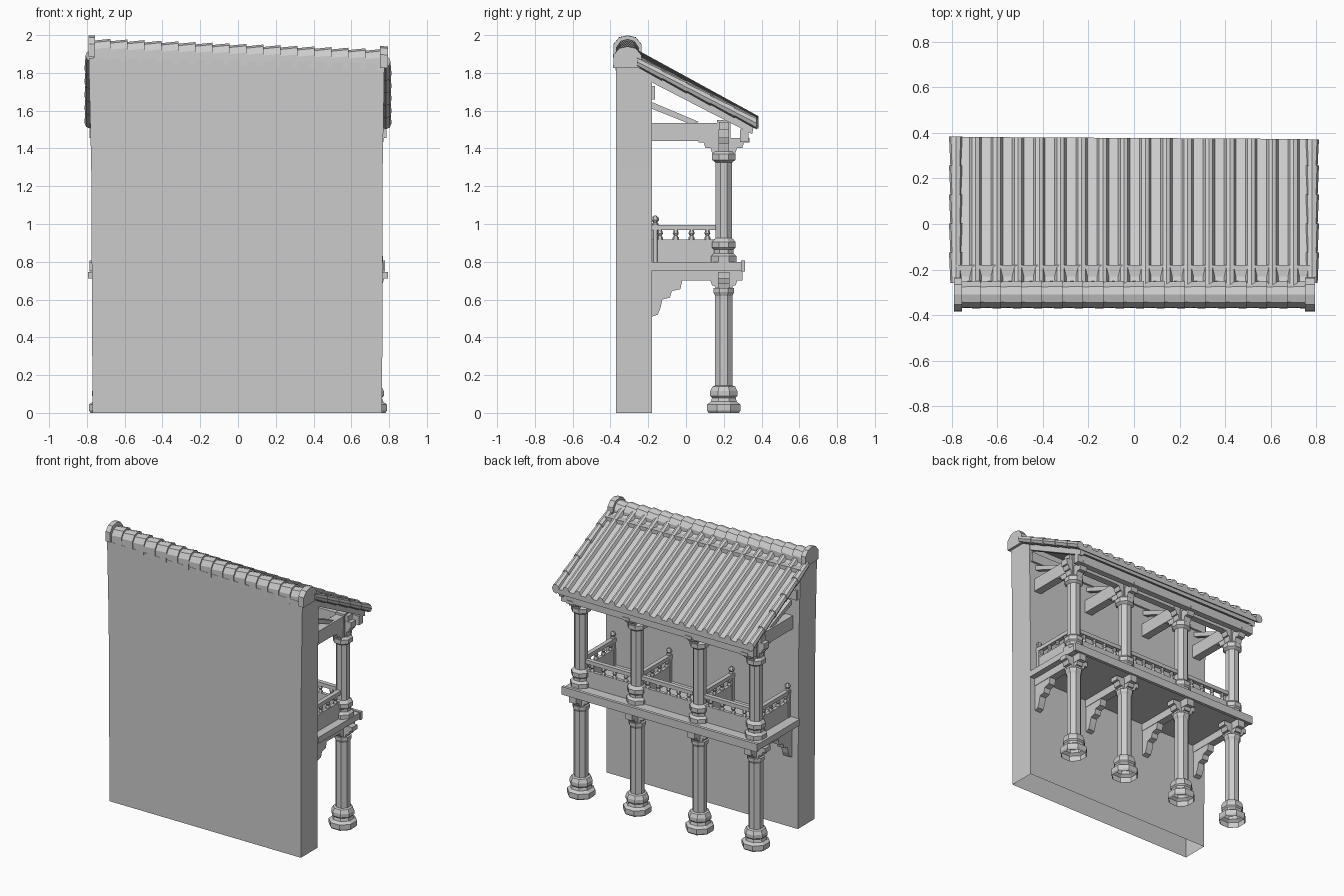
import bpy, bmesh, math

cube = bpy.data.objects.get("Cube")
if cube:
    bpy.data.objects.remove(cube, do_unlink=True)

stone = bpy.data.materials.new("plain_grey")
stone.use_nodes = True
grey = (0.6, 0.6, 0.6, 1)
stone.diffuse_color = grey
stone.node_tree.nodes["Principled BSDF"].inputs["Base Color"].default_value = grey


def loft(name, rings, start=True, end=True):
    """Skin closed rings of points, with optional end caps."""
    bm = bmesh.new()
    loops = [[bm.verts.new(p) for p in ring] for ring in rings]
    n = len(loops[0])
    for a, b in zip(loops, loops[1:]):
        for i in range(n):
            j = (i + 1) % n
            bm.faces.new((a[i], a[j], b[j], b[i]))
    if start:
        bm.faces.new(loops[0][::-1])
    if end:
        bm.faces.new(loops[-1])
    bmesh.ops.recalc_face_normals(bm, faces=bm.faces)
    mesh = bpy.data.meshes.new(name)
    bm.to_mesh(mesh)
    bm.free()
    mesh.materials.append(stone)
    obj = bpy.data.objects.new(name, mesh)
    bpy.context.collection.objects.link(obj)
    return obj


def box(name, x0, x1, y0, y1, z0, z1):
    rect = [(x0, y0), (x1, y0), (x1, y1), (x0, y1)]
    return loft(name, [[(x, y, z) for x, y in rect] for z in (z0, z1)])


def lathe(name, x, y, profile, sides=8, bottom=True):
    rings = []
    for r, z in profile:
        r /= math.cos(math.pi / sides)
        turn = [math.tau * (i + 0.5) / sides for i in range(sides)]
        rings.append([(x + r * math.cos(a), y + r * math.sin(a), z) for a in turn])
    return loft(name, rings, start=bottom)


def plate_yz(name, x, width, pts):
    return loft(name, [[(x + s * width / 2, y, z) for y, z in pts] for s in (-1, 1)])


def plate_xz(name, y, width, pts):
    return loft(name, [[(x, y + s * width / 2, z) for x, z in pts] for s in (-1, 1)])


# Big wall, flaring a little near the top, open underneath
wall = []
for z0, z1, xa, xb in ((0, 0, -.77, .763), (1.3, 1.3, -.777, .766), (1.88, 1.85, -.79, .775)):
    wall.append([(xa, -.37, z0), (xb, -.37, z1), (xb, -.18, z1), (xa, -.18, z0)])
loft("wall", wall, start=False)
box("wall_purlin", -.77, .76, -.2, -.165, 1.66, 1.73)
box("wall_cornice", -.77, .76, -.25, -.18, 1.72, 1.79)

# Ridge made of overlapping round-topped tiles with taller end caps
half = [(.062, -.115), (.06, -.045), (.036, -.01)]
RIDGE = [(-u, v) for u, v in half] + [(0, 0)] + half[::-1]


def ridge_ring(x, scale=1, lift=0, drop=1):
    top = 1.955 - .037 * x + lift
    return [(x, -.31 + u * scale, top + v * drop - (1 - scale) * .18) for u, v in RIDGE]


count, first, last = 17, -.765, .765
pitch = (last - first) / count
for i in range(count):
    a = first + i * pitch
    loft("ridge_tile", [ridge_ring(a, .93), ridge_ring(a + pitch, 1.0)])
for a, b in ((-.792, -.757), (.752, .795)):
    loft("ridge_end_cap", [ridge_ring(x, 1.22, -.025, 1.0) for x in (a, b)])


# Sloping roof, slightly higher at one end
def roof_z(x, y):
    t = (y + .25) / .63
    return (1.875 - .02 * x) * (1 - t) + (1.54 - .006 * x) * t


def eave(x):
    return .378 - .006 * x


rolls = 16
roll_pitch = .0932
profile = [(-.765, 0)]
for i in range(rolls):
    c = (i - (rolls - 1) / 2) * roll_pitch + .003
    profile += [(c - .026, 0), (c - .016, .022), (c, .029), (c + .016, .022), (c + .026, 0)]
profile += [(.765, 0)]
rings = []
for y in (-.27, None):
    ring = []
    for x, h in profile:
        yy = eave(x) if y is None else y
        ring.append((x, yy, roof_z(x, yy) + h))
    for x in (.765, -.765):
        yy = eave(x) if y is None else y
        ring.append((x, yy, roof_z(x, yy) - .035))
    rings.append(ring)
loft("tiled_roof", rings)

# Lapped tiles along both sloping edges, and the boards below them
for side in (-1, 1):
    steps = 5
    for i in range(steps):
        y0 = -.26 + i * .128
        rake = []
        for y, r in ((y0, .024), (min(y0 + .134, eave(side)), .03)):
            c = side * .783
            z = roof_z(c, y) - .005
            rake.append([(c + r * math.cos(k * math.tau / 8),
                          y, z + 1.1 * r * math.sin(k * math.tau / 8)) for k in range(8)])
        loft("edge_tile", rake)
    plate_yz("edge_board", side * .755, .03,
             [(y, roof_z(side * .755, y) + d) for y, d in ((-.25, -.02), (.36, -.02), (.35, -.075), (-.25, -.075))])
plate_yz("roof_lining", 0, 1.5,
         [(y, roof_z(0, y) + d) for y, d in ((-.22, -.03), (.36, -.03), (.35, -.06), (-.2, -.06))])
box("eave_beam", -.77, .77, .285, .33, 1.435, 1.5)
box("column_beam", -.76, .76, .175, .225, 1.46, 1.54)

# Balcony floor
box("balcony_floor", -.785, .77, -.18, .305, .755, .8)
box("floor_lip", -.787, .778, .29, .312, .748, .806)

COLUMNS = (-.7, -.25, .25, .7)
PY = .2
LOWER = [(.08, 0), (.088, .012), (.088, .045), (.068, .06), (.063, .08), (.072, .09),
         (.072, .115), (.06, .14), (.046, .145), (.046, .62), (.055, .64), (.055, .66)]
UPPER = [(.068, .8), (.068, .83), (.052, .845), (.052, .865), (.062, .875), (.062, .905),
         (.05, .92), (.043, .925), (.043, 1.325), (.062, 1.34), (.062, 1.37), (.05, 1.385)]


def stepped(centre, low, high, inner, outer):
    """Symmetric stepped bracket outline, widening upwards."""
    mid_z, mid = (low + high) / 2, (inner + outer) / 2
    right = [(inner, low), (inner + .01, mid_z - .01), (mid, mid_z - .01),
             (mid + .01, mid_z + .02), (outer, mid_z + .02), (outer, high)]
    return [(centre + u, z) for u, z in right] + [(centre - u, z) for u, z in right[::-1]]


for x in COLUMNS:
    lathe("lower_column", x, PY, LOWER, bottom=False)
    lathe("upper_column", x, PY, UPPER)

    # Floor beam with its capital and wall bracket
    box("floor_beam", x - .028, x + .028, -.18, .298, .7, .756)
    plate_xz("lower_capital", PY, .06, stepped(x, .64, .745, .035, .095))
    plate_yz("lower_capital_cross", x, .05, stepped(PY, .65, .72, .04, .085))
    plate_yz("wall_bracket", x, .05,
             [(-.18, .7), (-.02, .7), (-.03, .655), (-.075, .645), (-.085, .61), (-.125, .6),
              (-.135, .555), (-.15, .52), (-.18, .51)])

    # Upper capital, tie beam and slanting brace
    plate_xz("upper_capital", PY, .055, stepped(x, 1.37, 1.5, .04, .085))
    plate_yz("upper_capital_cross", x, .055, stepped(PY, 1.37, 1.455, .06, .135))
    box("capital_block", x - .035, x + .035, PY - .035, PY + .035, 1.38, 1.55)
    box("tie_beam", x - .03, x + .03, -.18, PY, 1.44, 1.535)
    plate_yz("brace", x, .035, [(-.18, 1.645), (.07, 1.54), (.02, 1.53), (-.18, 1.61)])


# Parapet with small turned balusters and a handrail
def railing(x0, y0, x1, y1):
    t = .014
    w = .012 if x0 == x1 else 0
    d = .012 if y0 == y1 else 0
    box("parapet", x0 - w, x1 + w, y0 - d, y1 + d, .8, .918)
    box("handrail", x0 - w * 1.3, x1 + w * 1.3, y0 - d * 1.3, y1 + d * 1.3, .968, .996)
    n = max(3, round((abs(x1 - x0) + abs(y1 - y0)) / .08))
    for i in range(n):
        f = (i + .5) / n
        lathe("baluster", x0 + (x1 - x0) * f, y0 + (y1 - y0) * f,
              [(t, .915), (t, .928), (.008, .938), (t, .95), (.009, .97)], 6)


for a, b in zip(COLUMNS, COLUMNS[1:]):
    railing(a + .045, PY, b - .045, PY)
for x in COLUMNS:
    railing(x, -.18, x, PY - .045)
    lathe("end_post", x, -.163,
          [(.016, .8), (.016, 1.0), (.01, 1.008), (.018, 1.022), (.014, 1.036), (.004, 1.045)], 6)
